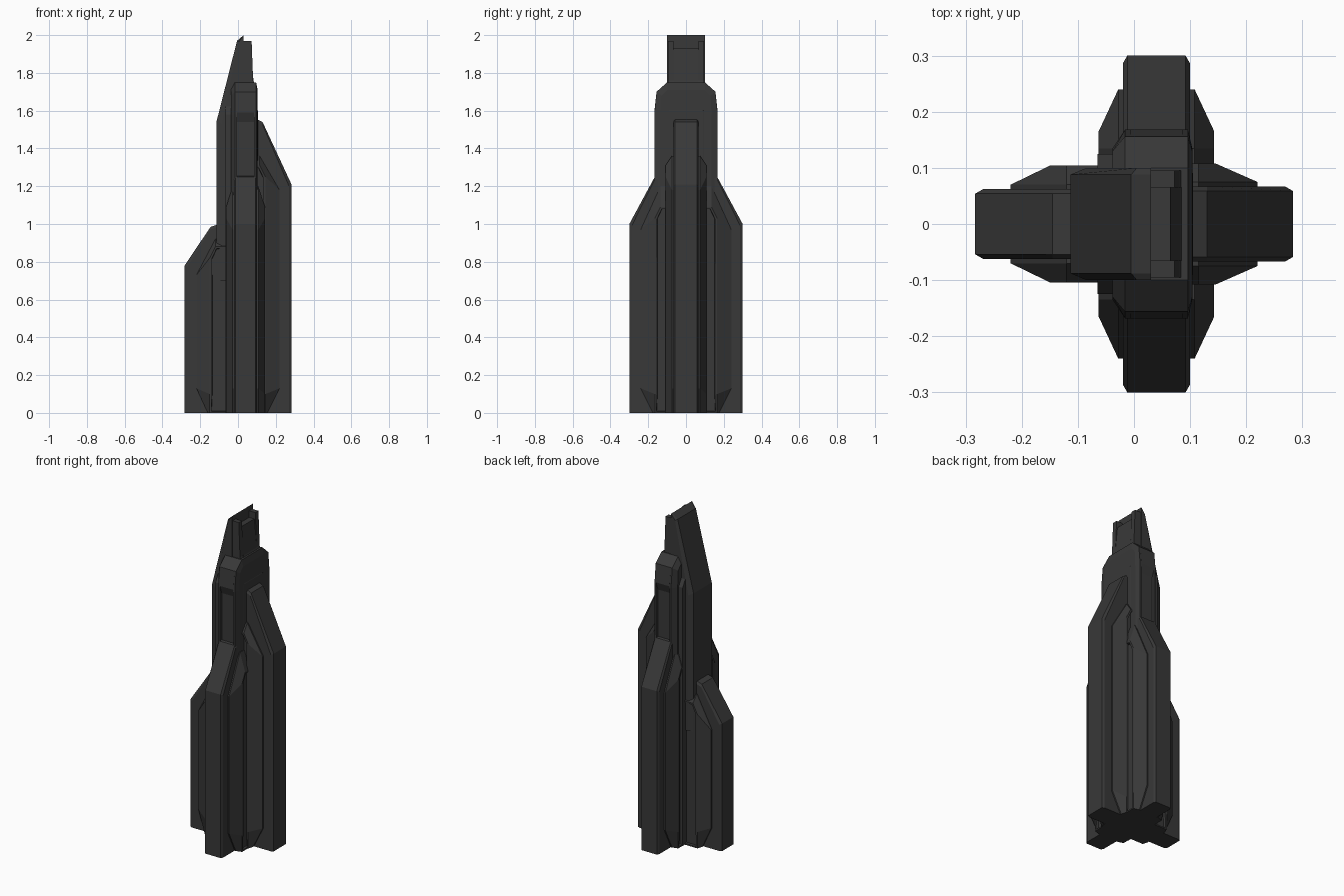
import bpy, bmesh

if "Cube" in bpy.data.objects:
    bpy.data.objects.remove(bpy.data.objects["Cube"])

mat = bpy.data.materials.new("dark_metal")
mat.diffuse_color = (0.04, 0.04, 0.04, 1)
mat.use_nodes = True
mat.node_tree.nodes["Principled BSDF"].inputs["Base Color"].default_value = mat.diffuse_color

CX = 0.04  # centre line of the front and back fins

# direction mappings: (r outward, w sideways, z up) -> world
SIDES = {
    "right": lambda r, w, z: (r, w, z),
    "left": lambda r, w, z: (-r, w, z),
    "front": lambda r, w, z: (CX + w, -r, z),
    "back": lambda r, w, z: (CX + w, r, z),
}


def loft(name, slices, side="right", panel=None):
    """Join matching (r, z) profiles placed at successive sideways offsets w."""
    place = SIDES[side]
    bm = bmesh.new()
    rings = [[bm.verts.new(place(r, w, z)) for r, z in prof] for w, prof in slices]
    n = len(rings[0])
    for a, b in zip(rings, rings[1:]):
        for i in range(n):
            j = (i + 1) % n
            bm.faces.new((a[i], a[j], b[j], b[i]))
    caps = [bm.faces.new(rings[0]), bm.faces.new(rings[-1])]
    bmesh.ops.recalc_face_normals(bm, faces=bm.faces[:])
    if panel:  # sunken panel on both flat sides
        bmesh.ops.inset_individual(bm, faces=caps, thickness=panel, depth=0)
        bmesh.ops.inset_individual(bm, faces=caps, thickness=0.002, depth=-0.015)
    me = bpy.data.meshes.new(name)
    bm.to_mesh(me)
    bm.free()
    me.materials.append(mat)
    ob = bpy.data.objects.new(name, me)
    bpy.context.collection.objects.link(ob)
    return ob


def sym(w0, p0, w1, p1):
    """Full profile p0 inside +-w0, smaller profile p1 at +-w1 (chamfered edge)."""
    return [(-w1, p1), (-w0, p0), (w0, p0), (w1, p1)]


def fin(side, R, zo, ri, zi, hw, r0, z0, r1, z1, ztop, w1, inner):
    # outer blade with thin chamfered edges
    def blade(d):
        return [(0, 0), (R - d, 0), (R - d, zo - d / 2), (ri, zi - d),
                (0.1, zi + 0.015 - d), (0, zi + 0.015 - d)]
    loft(side + "_fin_blade", sym(hw - 0.008, blade(0), hw, blade(0.014)), side)
    # wider flank behind the blade, sloping in towards it
    p0 = [(inner, 0), (r1 + 0.01, 0), (r0, 0.13), (r0, z0), (r1 - 0.03, ztop), (inner, ztop)]
    p1 = [(inner, 0), (r1, 0), (r1, 0.1), (r1, z1), (r1 - 0.03, z1 + 0.06), (inner, z1 + 0.06)]
    loft(side + "_fin_flank", sym(hw + 0.008, p0, w1, p1), side, panel=0.012)


# four buttress fins
for s in ("front", "back"):
    fin(s, 0.30, 1.0, 0.165, 1.25, 0.06, 0.24, 0.97, 0.165, 1.03, 1.2, 0.103, 0.08)
fin("right", 0.283, 1.21, 0.13, 1.54, 0.067, 0.22, 1.18, 0.145, 1.25, 1.36, 0.108, 0.08)
fin("left", 0.283, 0.78, 0.145, 0.985, 0.062, 0.22, 0.73, 0.15, 0.82, 0.92, 0.104, 0.05)

# central core with chamfered top
core = [(-0.065, 0), (0.105, 0), (0.105, 1.6), (0.09, 1.64), (-0.065, 1.64)]
core_edge = [(-0.065, 0), (0.095, 0), (0.095, 1.54), (0.085, 1.58), (-0.065, 1.58)]
loft("core", sym(0.09, core, 0.125, core_edge))

# tall leaning spire plate on the left of the core
plate = [(-0.113, 0.7), (-0.113, 1.545), (-0.005, 1.97), (0.03, 2.0), (0.03, 0.7)]
plate_edge = [(-0.068, 0.7), (-0.068, 1.48), (0.0, 1.85), (0.03, 1.97), (0.03, 0.7)]
plate_edge = [(-0.085, 0.7), (-0.085, 1.53), (0.005, 1.965), (0.03, 2.0), (0.03, 0.7)]
loft("spire_plate", sym(0.088, plate, 0.1, plate_edge))

# spire back: two posts, a rear lip and the floor of the notch between them
post = [(0.02, 1.6), (0.1, 1.6), (0.1, 1.7), (0.08, 1.76), (0.072, 1.97), (0.02, 1.97)]
for name, a, b in (("front_spire_post", -0.095, -0.065), ("back_spire_post", 0.065, 0.095)):
    loft(name, [(a, post), (b, post)])
floor = [(0.02, 1.6), (0.1, 1.6), (0.1, 1.7), (0.082, 1.76), (0.078, 1.8), (0.065, 1.93), (0.02, 1.93)]
loft("spire_notch_floor", [(-0.066, floor), (0.066, floor)])

# shoulders above the front and back fins: side rails and stepped centre
rail = [(0, 1.0), (0.165, 1.0), (0.168, 1.58), (0.156, 1.7), (0.1, 1.75), (0, 1.75)]
centre = [(0, 1.0), (0.15, 1.0), (0.15, 1.54), (0.168, 1.59), (0.156, 1.7), (0.1, 1.75), (0, 1.75)]
rail_out = [(0, 1.0), (0.135, 1.0), (0.135, 1.58), (0.13, 1.68), (0.1, 1.71), (0, 1.71)]
for s in ("front", "back"):
    loft(s + "_shoulder_centre", [(-0.046, centre), (0.046, centre)], s)
    for side_name, k in (("left", -1), ("right", 1)):
        loft(f"{s}_shoulder_{side_name}_rail",
             [(k * 0.045, rail), (k * 0.056, rail), (k * 0.078 if k < 0 else 0.064, rail_out)], s)
